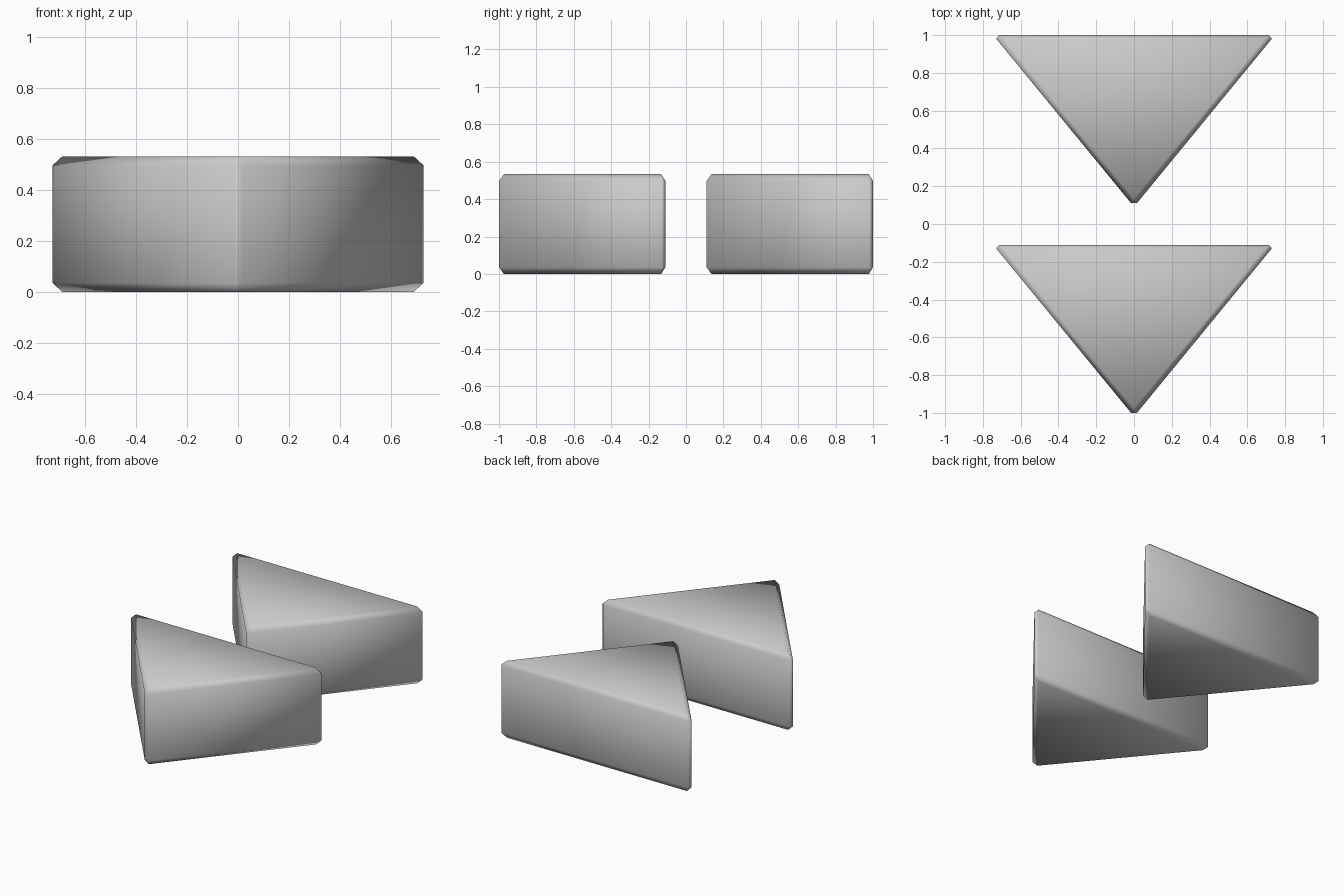
import bpy
import bmesh
from math import sin, cos, radians

if "Cube" in bpy.data.objects:
    bpy.data.objects.remove(bpy.data.objects["Cube"])

SCALE = (0.861, 0.606, 0.97)   # stretches the equilateral prism and its bevel
DEPTH = 0.533 / SCALE[2]


def prism_mesh():
    # Equilateral prism, point towards -y, flat side on y = 0
    bm = bmesh.new()
    ring = [(cos(radians(a)), sin(radians(a)) - 0.5, 0) for a in (30, 150, 270)]
    base = bm.faces.new([bm.verts.new(p) for p in ring])
    top = bmesh.ops.extrude_face_region(bm, geom=[base])["geom"]
    bmesh.ops.translate(bm, vec=(0, 0, DEPTH),
                        verts=[g for g in top if isinstance(g, bmesh.types.BMVert)])
    bmesh.ops.recalc_face_normals(bm, faces=bm.faces)
    # Smooth shading rolls across the single-segment chamfers
    for f in bm.faces:
        f.smooth = True
    mesh = bpy.data.meshes.new("wedge")
    bm.to_mesh(mesh)
    bm.free()
    return mesh


def add_wedge(name, mesh, back_y):
    ob = bpy.data.objects.new(name, mesh)
    bpy.context.collection.objects.link(ob)
    ob.location = (0, back_y, 0)
    ob.scale = SCALE
    bevel = ob.modifiers.new("chamfer", "BEVEL")
    bevel.width = 0.037
    bevel.segments = 1
    bevel.limit_method = 'NONE'
    return ob


# Two identical wedges, one behind the other
wedge = prism_mesh()
add_wedge("back_wedge", wedge, 1.0)
add_wedge("front_wedge", wedge, -0.11)
